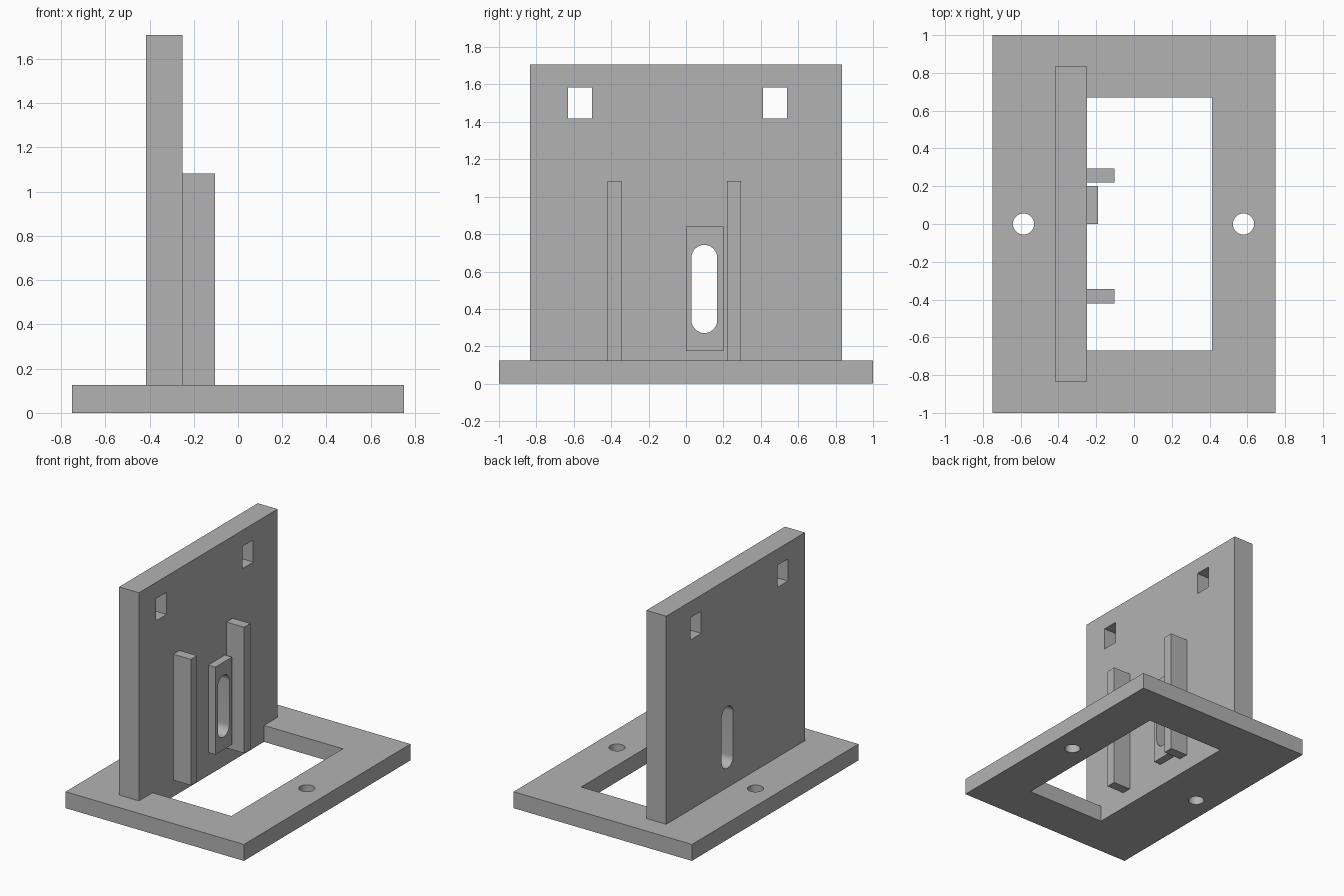
import bpy
import bmesh
from math import pi, cos, sin
from mathutils import Vector

cube = bpy.data.objects.get("Cube")
if cube:
    bpy.data.objects.remove(cube, do_unlink=True)

grey = bpy.data.materials.new("plain grey")
grey.use_nodes = True
colour = (0.45, 0.45, 0.45, 1)
grey.diffuse_color = colour
grey.node_tree.nodes["Principled BSDF"].inputs["Base Color"].default_value = colour


def prism(name, outline, direction):
    """Extrude a closed planar outline along a direction."""
    bm = bmesh.new()
    face = bm.faces.new([bm.verts.new(p) for p in outline])
    new = bmesh.ops.extrude_face_region(bm, geom=[face])["geom"]
    verts = [g for g in new if isinstance(g, bmesh.types.BMVert)]
    bmesh.ops.translate(bm, verts=verts, vec=Vector(direction))
    bmesh.ops.recalc_face_normals(bm, faces=bm.faces)
    mesh = bpy.data.meshes.new(name)
    bm.to_mesh(mesh)
    bm.free()
    mesh.materials.append(grey)
    obj = bpy.data.objects.new(name, mesh)
    bpy.context.collection.objects.link(obj)
    return obj


def box(name, x, y, z):
    outline = [(x[0], y[0], z[0]), (x[1], y[0], z[0]),
               (x[1], y[1], z[0]), (x[0], y[1], z[0])]
    return prism(name, outline, (0, 0, z[1] - z[0]))


def round_cutter(x, radius):
    ring = [2 * pi * i / 48 for i in range(48)]
    return prism("bolt_cutter", [(x + radius * cos(a), radius * sin(a), -0.1)
                                 for a in ring], (0, 0, 0.4))


def slot_cutter(y, z_low, z_high, radius):
    steps = 24
    top = [(-0.6, y + radius * cos(pi * i / steps),
            z_high + radius * sin(pi * i / steps)) for i in range(steps + 1)]
    bottom = [(-0.6, y - radius * cos(pi * i / steps),
               z_low - radius * sin(pi * i / steps)) for i in range(steps + 1)]
    return prism("slot_cutter", top + bottom, (0.6, 0, 0))


def cut(obj, cutters):
    """Subtract the cutters, then smooth only the curved walls."""
    bpy.ops.object.select_all(action="DESELECT")
    obj.select_set(True)
    bpy.context.view_layer.objects.active = obj
    for cutter in cutters:
        mod = obj.modifiers.new("cut", "BOOLEAN")
        mod.operation, mod.solver, mod.object = "DIFFERENCE", "EXACT", cutter
        bpy.ops.object.modifier_apply(modifier=mod.name)
        bpy.data.objects.remove(cutter, do_unlink=True)
    bpy.ops.object.shade_smooth_by_angle(angle=pi / 6)


wall_back, wall_front = -0.417, -0.25
base_top = 0.125

# Base frame with a rectangular opening and two bolt holes
base = box("base_frame", (-0.75, 0.75), (-1, 1), (0, base_top))
cut(base, [box("opening_cutter", (wall_front, 0.413), (-0.67, 0.67), (-0.1, 0.3)),
           round_cutter(-0.585, 0.056), round_cutter(0.58, 0.056)])

# Upright wall with two square windows and a slot
wall = box("upright_wall", (wall_back, wall_front), (-0.833, 0.833), (base_top, 1.708))
windows = [box("window_cutter", (-0.6, 0), (y, y + 0.127), (1.417, 1.585))
           for y in (-0.63, 0.413)]
slot = (0.098, 0.34, 0.673, 0.069)
cut(wall, windows + [slot_cutter(*slot)])

# Raised pad around the slot
pad = box("slot_pad", (wall_front, -0.19), (0, 0.2), (0.175, 0.84))
cut(pad, [slot_cutter(*slot)])

# Vertical guide rails
for name, y in (("front_rail", -0.42), ("rear_rail", 0.22)):
    box(name, (wall_front, -0.103), (y, y + 0.075), (base_top, 1.083))
